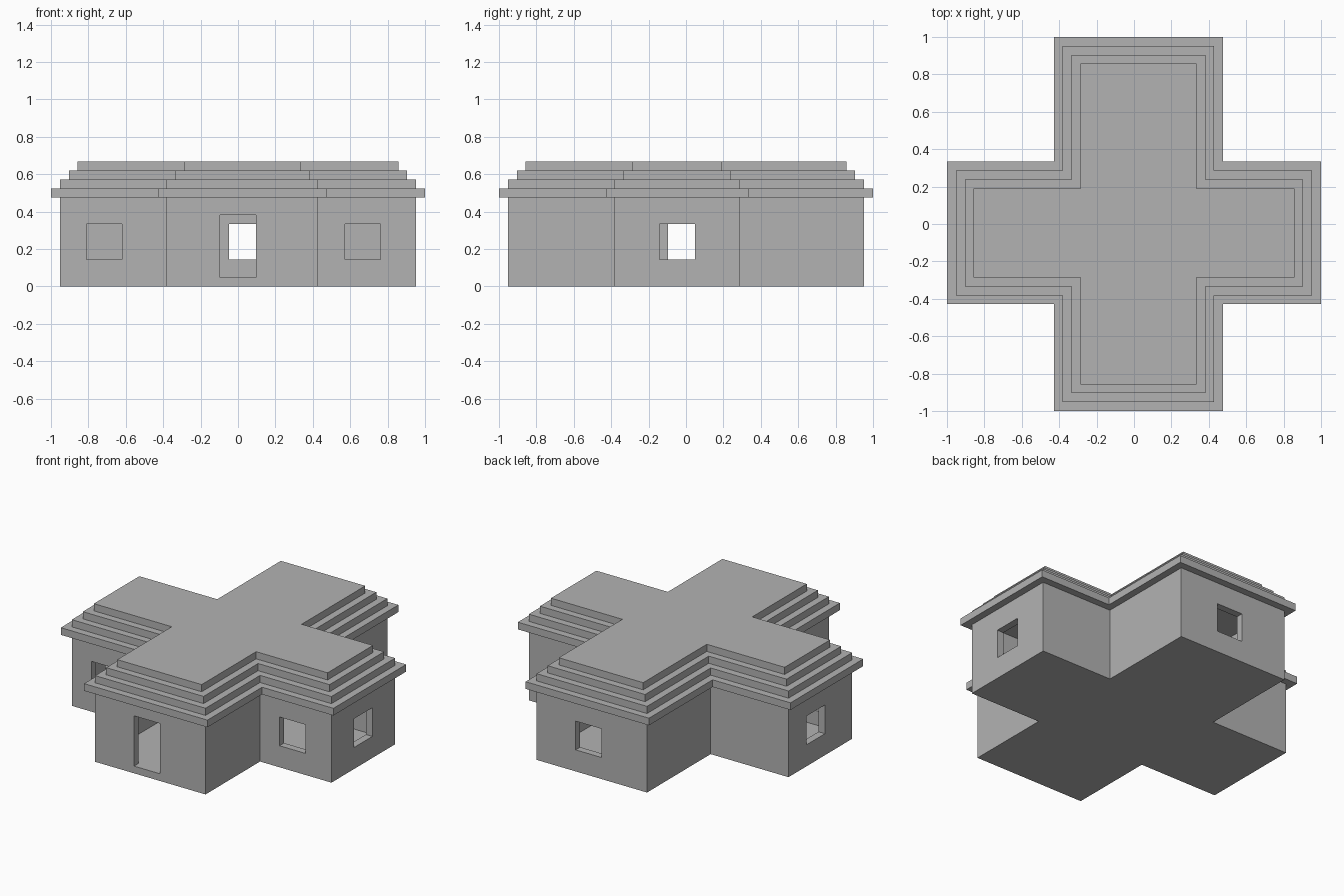
import bpy
import bmesh

U = 1 / 21  # one building block

if "Cube" in bpy.data.objects:
    bpy.data.objects.remove(bpy.data.objects["Cube"], do_unlink=True)

stone = bpy.data.materials.new("stone grey")
stone.use_nodes = True
stone.diffuse_color = (0.45, 0.45, 0.45, 1)
bsdf = next(n for n in stone.node_tree.nodes if n.type == "BSDF_PRINCIPLED")
bsdf.inputs["Base Color"].default_value = stone.diffuse_color


def prism(name, outline, z0, z1):
    """Extrude a flat outline (in blocks) from z0 to z1."""
    bm = bmesh.new()
    base = bm.faces.new([bm.verts.new((x * U, y * U, z0 * U)) for x, y in outline])
    top = bmesh.ops.extrude_face_region(bm, geom=[base])["geom"]
    bmesh.ops.translate(bm, vec=(0, 0, (z1 - z0) * U),
                        verts=[g for g in top if isinstance(g, bmesh.types.BMVert)])
    bmesh.ops.recalc_face_normals(bm, faces=bm.faces[:])
    mesh = bpy.data.meshes.new(name)
    bm.to_mesh(mesh)
    bm.free()
    mesh.materials.append(stone)
    obj = bpy.data.objects.new(name, mesh)
    bpy.context.scene.collection.objects.link(obj)
    return obj


def cross(grow):
    """Cross-shaped plan, grown outwards from the wall line."""
    e = 20 + grow
    l, r, f, b = -8 - grow, 9 + grow, -8 - grow, 6 + grow
    return [(l, -e), (r, -e), (r, f), (e, f), (e, b), (r, b),
            (r, e), (l, e), (l, b), (-e, b), (-e, f), (l, f)]


def box(name, x0, x1, y0, y1, z0, z1):
    return prism(name, [(x0, y0), (x1, y0), (x1, y1), (x0, y1)], z0, z1)


# Walls with floor, hollowed out and open under the roof
walls = prism("walls_and_floor", cross(0), 0, 10)
cutters = [
    prism("room_cutter", cross(-1), 1, 11),
    box("door_cutter", -2, 2, -20.5, -18.5, 1, 8),
    box("front_right_window_cutter", -17, -13, -8.5, -6.5, 3, 7),
    box("front_left_window_cutter", 12, 16, -8.5, -6.5, 3, 7),
    box("back_window_cutter", -1, 3, 18.5, 20.5, 3, 7),
    box("left_window_cutter", 18.5, 20.5, -3, 1, 3, 7),
    box("right_window_cutter", -20.5, -18.5, -2, 2, 3, 7),
]
for cutter in cutters:
    cutter.hide_render = True
    cut = walls.modifiers.new(cutter.name, "BOOLEAN")
    cut.operation = "DIFFERENCE"
    cut.solver = "EXACT"
    cut.object = cutter

# Bake the openings, then drop the cutters
bpy.context.view_layer.update()
graph = bpy.context.evaluated_depsgraph_get()
baked = bpy.data.meshes.new_from_object(walls.evaluated_get(graph))
walls.modifiers.clear()
walls.data = baked
for cutter in cutters:
    bpy.data.objects.remove(cutter, do_unlink=True)

# Stepped roof: four slabs, each one block smaller than the one below
for i, name in enumerate(["eaves", "lower_step", "middle_step", "top_step"]):
    prism("roof_" + name, cross(1 - i), 10 + i, 11 + i)
